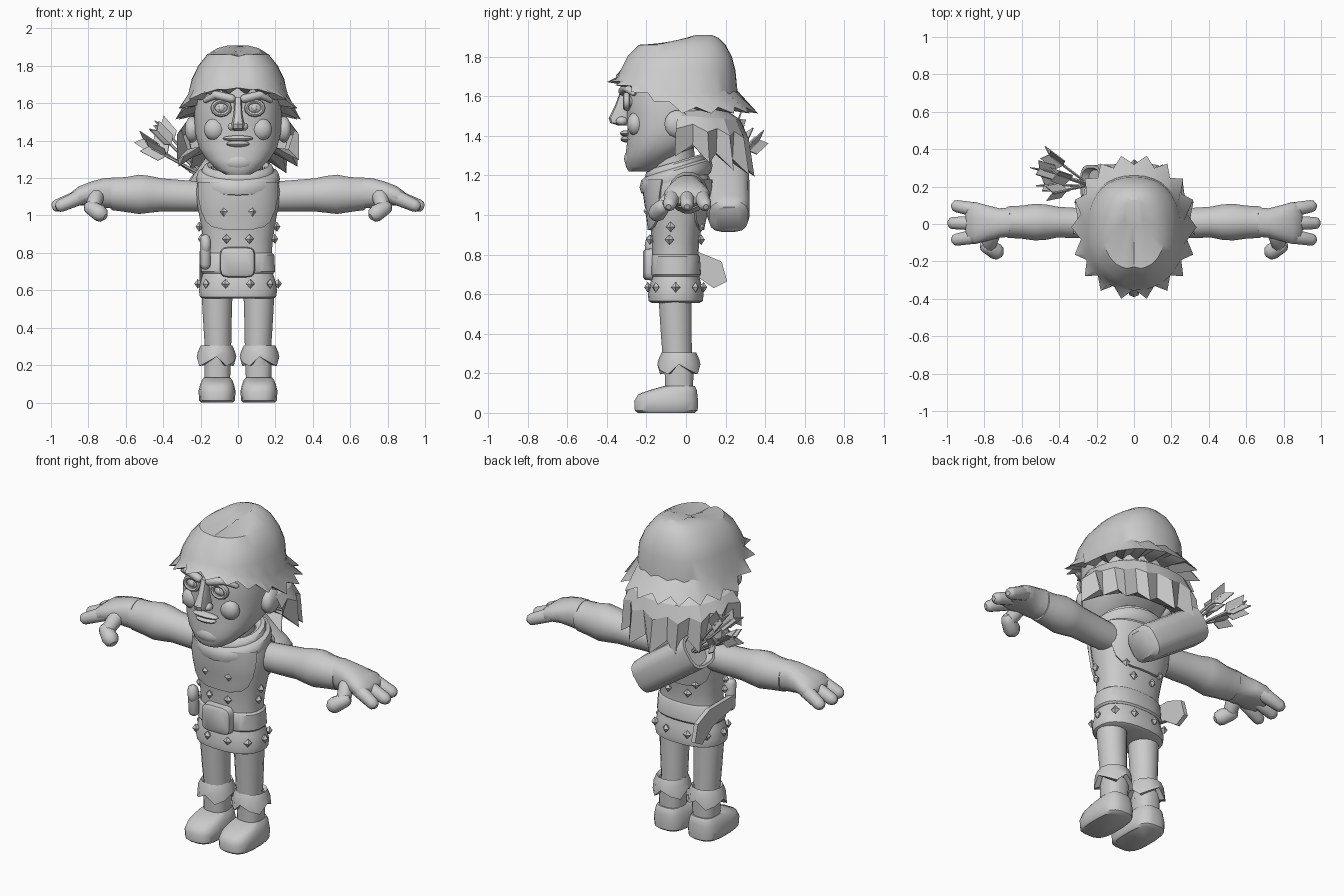
import bpy, bmesh, math
from mathutils import Vector, Matrix

if "Cube" in bpy.data.objects:
    bpy.data.objects.remove(bpy.data.objects["Cube"])

grey = bpy.data.materials.new("plain_grey")
grey.diffuse_color = (0.6, 0.6, 0.6, 1)
grey.use_nodes = True
grey.node_tree.nodes["Principled BSDF"].inputs["Base Color"].default_value = grey.diffuse_color


def make(name, verts, faces, angle=40, mat=None):
    """Mesh object with outward faces, smooth except at sharp edges."""
    bm = bmesh.new()
    vs = [bm.verts.new(mat @ Vector(v) if mat else v) for v in verts]
    for f in faces:
        bm.faces.new([vs[i] for i in f])
    bmesh.ops.recalc_face_normals(bm, faces=bm.faces)
    me = bpy.data.meshes.new(name)
    bm.to_mesh(me)
    bm.free()
    me.materials.append(grey)
    ob = bpy.data.objects.new(name, me)
    bpy.context.collection.objects.link(ob)
    bpy.ops.object.select_all(action='DESELECT')
    ob.select_set(True)
    bpy.context.view_layer.objects.active = ob
    bpy.ops.object.shade_smooth_by_angle(angle=math.radians(angle))
    return ob


def oval(t, p=2.0):
    c, s = math.cos(t), math.sin(t)
    return math.copysign(abs(c) ** (2 / p), c), math.copysign(abs(s) ** (2 / p), s)


def skin(name, rows, closed=True, caps=True, angle=40, mat=None):
    """Join rows of points into a surface."""
    n = len(rows[0])
    faces = [(i * n + j, i * n + (j + 1) % n, (i + 1) * n + (j + 1) % n, (i + 1) * n + j)
             for i in range(len(rows) - 1) for j in range(n if closed else n - 1)]
    if caps:
        faces += [tuple(range(n)), tuple(range((len(rows) - 1) * n, len(rows) * n))]
    return make(name, [p for r in rows for p in r], faces, angle, mat)


def loft(name, rings, axis='z', n=16, p=2.0, sx=1, angle=40, mat=None):
    """Rings are (position, centre u, centre v, radius u, radius v)."""
    rows = []
    for a, cu, cv, ru, rv in rings:
        row = []
        for k in range(n):
            c, s = oval(math.tau * (k + 0.5) / n, p)
            u, v = cu + c * ru, cv + s * rv
            row.append({'z': (sx * u, v, a), 'x': (sx * a, u, v), 'y': (sx * u, a, v)}[axis])
        rows.append(row)
    return skin(name, rows, angle=angle, mat=mat)


def aim(a, b):
    d = Vector(b) - Vector(a)
    return Matrix.Translation(a) @ d.to_track_quat('Z', 'Y').to_matrix().to_4x4(), d.length


def capsule(name, a, b, ra, rb, n=10, flat=1.0):
    m, L = aim(a, b)
    spec = [(-.9 * ra, .4 * ra), (-.55 * ra, .83 * ra), (0, ra), (L, rb), (L + .55 * rb, .83 * rb), (L + .9 * rb, .4 * rb)]
    return loft(name, [(z, 0, 0, r, r * flat) for z, r in spec], n=n, mat=m)


def blob(name, c, r, p=2.0, n=12):
    rows = [(c[2] + r[2] * math.sin(a), c[0], c[1], r[0] * math.cos(a), r[1] * math.cos(a))
            for a in [math.radians(d) for d in (-80, -55, -28, 0, 28, 55, 80)]]
    return loft(name, rows, n=n, p=p)


def ring(name, c, rx, ry, rt, rz, shear=0.0, upright=False, n=20):
    """Oval tube, lying flat with a tilt, or upright facing the front."""
    verts, m = [], 8
    for k in range(n):
        t = math.tau * k / n
        for j in range(m):
            q = math.tau * j / m
            u, v, w = math.cos(t) * (rx + rt * math.cos(q)), math.sin(t) * (ry + rt * math.cos(q)), rz * math.sin(q)
            verts.append((c[0] + u, c[1] + w, c[2] + v) if upright else (c[0] + u, c[1] + v, c[2] + w + shear * v))
    return make(name, verts, [(k * m + j, k * m + (j + 1) % m, (k + 1) % n * m + (j + 1) % m, (k + 1) % n * m + j)
                              for k in range(n) for j in range(m)])


# torso, belt and tunic skirt
TORSO = [(.66, 0, -.05, .19, .12), (.79, 0, -.055, .182, .118), (.86, 0, -.053, .186, .12), (.95, 0, -.05, .2, .132),
         (1.05, 0, -.045, .218, .15), (1.13, 0, -.042, .225, .165), (1.19, 0, -.04, .215, .16), (1.25, 0, -.04, .13, .12)]
loft("torso", TORSO, n=24, p=2.4)
loft("belt", [(.69, 0, -.053, .192, .122), (.7, 0, -.053, .2, .13), (.79, 0, -.055, .195, .126), (.8, 0, -.055, .184, .118)], n=24, p=2.4)
SKIRT = [(.555, 0, -.052, .185, .12), (.565, 0, -.052, .205, .138), (.6, 0, -.052, .211, .142), (.66, 0, -.052, .198, .128), (.7, 0, -.052, .185, .118)]
loft("tunic_skirt", SKIRT, n=24, p=2.4)
loft("buckle", [(-.217, -.003, .75, .075, .065), (-.208, -.003, .75, .09, .078), (-.17, -.003, .75, .095, .082)], 'y', 16, 5)


def surface(table, z, t, off=0.0):
    lo, hi = next((a, b) for a, b in zip(table, table[1:]) if a[0] <= z <= b[0])
    f = (z - lo[0]) / (hi[0] - lo[0])
    _, cx, cy, rx, ry = [a + (b - a) * f for a, b in zip(lo, hi)]
    c, s = oval(t, 2.4)
    return Vector((cx + c * (rx + off), cy + s * (ry + off), z))


# rounded overlay panels on chest and back
for name, mid in (("chest_panel", -90), ("back_panel", 90)):
    rows = []
    for z, half in ((.925, 18), (.94, 38), (.97, 50), (1.03, 58), (1.1, 62), (1.18, 66)):
        angs = [math.radians(mid + half * (k / 6 - 1)) for k in range(13)]
        rows.append([surface(TORSO, z, a, .0) for a in angs[:1]] + [surface(TORSO, z, a, .014) for a in angs]
                    + [surface(TORSO, z, a, .0) for a in angs[-1:]])
    rows.insert(0, [surface(TORSO, p.z, math.atan2(p.y + .05, p.x), -.01) for p in rows[0]])
    skin(name, rows, closed=False, caps=False)

# diamond studs
for i, (tab, z, degs) in enumerate(((TORSO, 1.02, (-106, -74)), (TORSO, .875, (-104, -76, -10, 190, 75, 105)),
                                    (TORSO, .94, (-8, 188, 60, 120)), (SKIRT, .635, (-104, -76, 0, 180, -40, 220, 75, 105, 40, 140)))):
    for d in degs:
        t = math.radians(d)
        p, out = surface(tab, z, t, .012), Vector((math.cos(t), math.sin(t), 0))
        side = Vector((-out.y, out.x, 0)) * .024
        up = Vector((0, 0, .026))
        make("stud", [p + out * .018, p + side, p + up, p - side, p - up, p - out * .03],
             [(0, 1, 2), (0, 2, 3), (0, 3, 4), (0, 4, 1), (5, 2, 1), (5, 3, 2), (5, 4, 3), (5, 1, 4)], 10)

# neck and scarf folds
loft("neck", [(1.16, 0, -.06, .14, .12), (1.36, 0, -.08, .13, .12)])
ring("scarf_lower", (0, -.05, 1.195), .195, .155, .03, .045, .3)
ring("scarf_upper", (0, -.05, 1.235), .165, .13, .03, .035, .3)

for s in (-1, 1):
    # legs, boots and notched cuffs
    loft("leg", [(.2, .108, -.042, .07, .072), (.3, .107, -.045, .072, .076), (.42, .11, -.05, .077, .08), (.58, .112, -.055, .084, .085)], sx=s)
    loft("boot_shaft", [(.08, .11, -.035, .068, .07), (.24, .11, -.035, .072, .075)], sx=s, p=2.6)
    loft("boot_foot", [(.0, .112, -.1, .085, .145), (.012, .112, -.1, .096, .16), (.06, .112, -.1, .1, .163), (.095, .112, -.092, .092, .15),
                       (.118, .112, -.06, .083, .115), (.135, .112, -.035, .07, .08)], n=20, p=3, sx=s)
    rows = []
    for z, r, notch in ((.29, .068, 0), (.305, .085, 0), (.27, .1, 0), (.195, .106, .05), (.2, .075, .05)):
        rows.append([(s * (.115 + r * math.cos(math.tau * k / 12)), -.036 + r * 1.03 * math.sin(math.tau * k / 12),
                      z + (notch if k % 3 == 0 else notch * .4 if k % 3 == 1 else 0)) for k in range(12)])
    skin("boot_cuff", rows, caps=False, angle=30)

    # arms, gloves, fingers and thumbs
    loft("sleeve", [(.15, 0, 1.1, .075, .08), (.3, .005, 1.105, .082, .086), (.41, .01, 1.11, .084, .09), (.47, .01, 1.113, .096, .1),
                    (.53, .01, 1.113, .1, .107), (.6, .01, 1.112, .09, .095), (.675, .01, 1.115, .086, .088), (.68, .01, 1.115, .06, .06)], 'x', sx=s)
    loft("glove", [(.66, .01, 1.12, .06, .06), (.665, .01, 1.12, .08, .084), (.72, .005, 1.12, .08, .08), (.78, .005, 1.118, .095, .066),
                   (.85, .005, 1.105, .115, .052), (.89, .005, 1.09, .1, .036), (.9, .005, 1.09, .05, .02)], 'x', sx=s, p=2.4)
    for y0, y1, tip in ((.075, .095, .945), (.005, .005, .965), (-.065, -.083, .945)):
        capsule("finger", (s * .84, y0, 1.1), (s * tip, y1, 1.053), .041, .034)
    capsule("thumb", (s * .785, -.12, 1.04), (s * .74, -.145, 1.012), .04, .046)
    capsule("thumb_base", (s * .76, -.06, 1.1), (s * .775, -.115, 1.045), .045, .038)

    # ears, eyes and brows
    blob("ear", (s * .245, -.045, 1.46), (.04, .066, .07), 3)
    blob("eyeball", (s * .09, -.285, 1.575), (.045, .03, .036))
    ring("eyelid", (s * .09, -.3, 1.575), .045, .036, .013, .018, upright=True, n=12)
    blob("pupil", (s * .088, -.306, 1.575), (.017, .014, .02))
    capsule("brow", (s * .035, -.32, 1.625), (s * .12, -.305, 1.645), .023, .022)
    capsule("brow_end", (s * .12, -.305, 1.645), (s * .175, -.265, 1.615), .022, .014)
    blob("nostril", (s * .032, -.325, 1.475), (.024, .03, .022))
    blob("cheek", (s * .125, -.255, 1.46), (.06, .045, .06))

# head and face
loft("head", [(1.22, 0, -.23, .07, .06), (1.245, 0, -.205, .115, .1), (1.3, 0, -.165, .17, .142), (1.36, 0, -.115, .21, .185), (1.44, 0, -.07, .23, .228),
              (1.52, 0, -.055, .235, .245), (1.62, 0, -.055, .23, .25), (1.74, 0, -.05, .2, .22)], n=24, p=2.4)
loft("nose", [(1.452, 0, -.31, .02, .03), (1.465, 0, -.325, .034, .058), (1.49, 0, -.325, .036, .066), (1.55, 0, -.315, .024, .045), (1.63, 0, -.3, .02, .03)], n=10, p=2.6)
blob("upper_lip", (0, -.305, 1.412), (.085, .03, .016))
blob("lower_lip", (0, -.3, 1.383), (.065, .032, .017))
blob("chin", (0, -.27, 1.285), (.09, .045, .05))

# hair cap with a spiky rim and a centre parting
N = 36


def rim_z(y):
    return 1.525 + max(0, -.02 - y) * .42


rows = []
for z, rx, yf, yb in ((1.91, .05, -.03, .13), (1.895, .11, -.14, .165), (1.86, .165, -.24, .2), (1.8, .213, -.3, .232), (1.73, .247, -.335, .25)):
    row = []
    for k in range(N):
        c, s = oval(math.tau * k / N, 2.4)
        dip = .018 if k == 27 else 0
        row.append((c * rx, (yf + yb) / 2 + s * (yb - yf) / 2 + dip * .6, z - dip * .5 - (.03 * max(0, -s) if z > 1.88 else 0)))
    rows.append(row)
for f, (rx, yf, yb) in ((.55, (.27, -.355, .26)), (1, (.335, -.405, .37)), (1.0, (.2, -.27, .15))):
    row = []
    for k in range(N):
        c, s = oval(math.tau * k / N, 2.2)
        tip = k % 2 == 0
        r = (1 if tip else .86) if f == 1 and rx > .3 else 1
        y = ((yf + yb) / 2 + s * (yb - yf) / 2) * r
        end = rim_z(y) - (.012 if tip else -.02)
        row.append((c * rx * r, y, 1.73 + (end - 1.73) * f + (.03 if rx < .22 else 0)))
    rows.append(row)
skin("hair_cap", rows, angle=32)

# lower hair layer round the back of the head
rows = []
for z, drop, rx, yb, jag in ((1.53, 0, .22, .2, 0), (1.5, .02, .28, .27, .0), (1.45, .05, .315, .3, .04), (1.33, .1, .3, .31, .1), (1.37, .06, .2, .17, 0)):
    row = []
    for k in range(17):
        t = math.radians(-8 + 196 * k / 16)
        c, s = oval(t, 2.3)
        j = jag if k % 2 == 0 else -jag
        row.append((c * rx * (1 + j), s * yb * (1 + j) + .005, z - drop * max(0, s) - j * .35))
    rows.append(row)
skin("lower_hair", rows, closed=False, caps=False, angle=22)

# quiver with arrows
base, mouth = (.1, .215, 1.0), (-.23, .205, 1.23)
m, L = aim(base, mouth)
loft("quiver", [(-.035, 0, 0, .07, .075), (-.015, 0, 0, .1, .095), (.03, 0, 0, .108, .1), (L * .6, 0, 0, .112, .102), (L, 0, 0, .112, .102),
                (L, 0, 0, .095, .087), (L - .04, 0, 0, .085, .08)], n=16, p=3, mat=m)
for i, (x, y, z) in enumerate(((-.44, .36, 1.37), (-.49, .29, 1.4), (-.42, .17, 1.44), (-.4, .26, 1.47), (-.46, .21, 1.36))):
    start = (-.2 + .01 * i, .18 + .02 * (i % 3), 1.2)
    am, al = aim(start, (x, y, z))
    loft("arrow_shaft", [(0, 0, 0, .008, .008), (al, 0, 0, .008, .008)], n=6, mat=am)
    for k in range(3):
        fm = am @ Matrix.Rotation(math.tau * k / 3 + i * .7, 4, 'Z')
        verts = [(u, w, al + v) for w in (-.003, .003) for u, v in ((0, -.09), (.045, -.06), (.045, .05), (0, .02))]
        make("arrow_feather", verts, [(0, 1, 2, 3), (4, 5, 6, 7), (0, 1, 5, 4), (1, 2, 6, 5), (2, 3, 7, 6), (3, 0, 4, 7)], 20, fm)

# sheathed dagger on the hip
blade = [(-.16, .81), (.07, .81), (.18, .765), (.208, .665), (.14, .63), (.04, .7), (-.16, .74)]
skin("dagger_sheath", [[(x, y, z) for y, z in blade] for x in (-.205, -.18)], angle=20)
capsule("dagger_grip", (-.175, -.165, .74), (-.175, -.175, .87), .03, .03)
blob("dagger_pommel", (-.172, -.175, .845), (.03, .035, .055))
